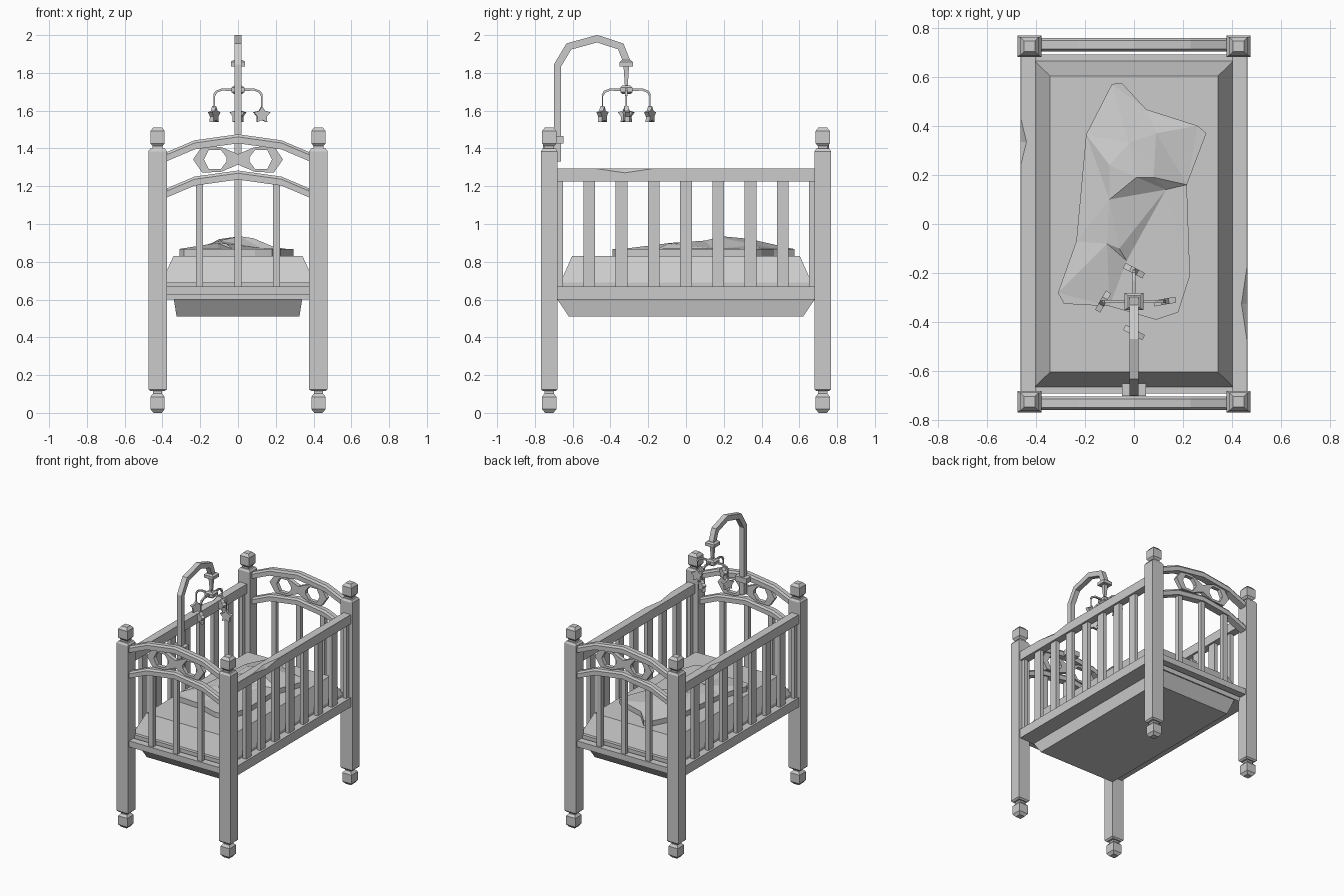
import bpy, bmesh
from math import sin, cos, pi, radians
from mathutils import Vector
from mathutils.geometry import delaunay_2d_cdt

cube = bpy.data.objects.get("Cube")
if cube:
    bpy.data.objects.remove(cube, do_unlink=True)

grey = bpy.data.materials.new("plain grey")
grey.use_nodes = True
tone = (0.6, 0.6, 0.6, 1)
grey.diffuse_color = tone
grey.node_tree.nodes["Principled BSDF"].inputs["Base Color"].default_value = tone


def mesh(name, verts, faces):
    bm = bmesh.new()
    vs = [bm.verts.new(v) for v in verts]
    for f in faces:
        bm.faces.new([vs[i] for i in f])
    bmesh.ops.recalc_face_normals(bm, faces=bm.faces)
    me = bpy.data.meshes.new(name)
    bm.to_mesh(me)
    bm.free()
    me.materials.append(grey)
    ob = bpy.data.objects.new(name, me)
    bpy.context.collection.objects.link(ob)
    return ob


def loft(name, rings):
    """Skin a list of equal-length rings and cap both ends."""
    n = len(rings[0])
    faces = [(r * n + i, r * n + (i + 1) % n, (r + 1) * n + (i + 1) % n, (r + 1) * n + i)
             for r in range(len(rings) - 1) for i in range(n)]
    faces += [tuple(range(n)), tuple(range((len(rings) - 1) * n, len(rings) * n))]
    return mesh(name, [v for ring in rings for v in ring], faces)


def rect(cx, cy, z, hx, hy):
    return [(cx + a * hx, cy + b * hy, z) for a, b in ((-1, -1), (1, -1), (1, 1), (-1, 1))]


def stack(name, cx, cy, profile):
    """Rectangular section tower; profile rows are z, half x, half y."""
    return loft(name, [rect(cx, cy, z, hx, hy) for z, hx, hy in profile])


def box(name, cx, cy, z0, z1, hx, hy):
    return stack(name, cx, cy, [(z0, hx, hy), (z1, hx, hy)])


def rod(name, path, half):
    """Square tube along a path lying in a vertical plane."""
    pts = [Vector(p) for p in path]
    span = pts[-1] - pts[0]
    side = Vector((span.x, span.y, 0)).normalized().cross(Vector((0, 0, 1)))
    rings = []
    for i, p in enumerate(pts):
        a = (p - pts[i - 1]).normalized() if i else None
        b = (pts[i + 1] - p).normalized() if i < len(pts) - 1 else None
        a, b = a or b, b or a
        t = (a + b).normalized()
        u = side.cross(t) * half / t.dot(a)
        w = side * half
        rings.append([p + u + w, p + u - w, p - u - w, p - u + w])
    return loft(name, rings)


# Corner posts with turned feet and finials
knob = [(0, .022), (.02, .038), (.085, .038), (.105, .022)]
for sx in (-1, 1):
    for sy in (-1, 1):
        x, y = sx * .426, sy * .724
        stack("post", x, y, [(.115, .038, .034), (.125, .049, .043),
                             (1.385, .049, .043), (1.4, .038, .034)])
        for name, base in (("foot", 0), ("finial", 1.407)):
            stack(name, x, y, [(base + z, h, h) for z, h in knob])
        box("foot_neck", x, y, .1, .12, .024, .024)
        box("finial_neck", x, y, 1.39, 1.415, .026, .026)

# Side rails and slats; the top rail has one worn notch on its outer edge
for s in (-1, 1):
    a, b = (-.48, -.17) if s > 0 else (.24, .43)
    rings = []
    for y, c in ((-.69, .001), (a, .001), ((a + b) / 2, .024), (b, .001), (.69, .001)):
        rings.append([(s * x, y, z) for x, z in ((.402, 1.225), (.462, 1.225), (.462, 1.295 - c),
                                                 (.462 - c, 1.295), (.402, 1.295))])
    loft("side_top_rail", rings)
    box("side_bottom_rail", s * .432, 0, .6, .67, .03, .69)
    for i in range(-4, 5):
        box("side_slat", s * .432, i * .1705, .66, 1.23, .015, .031)

# End panels: arched rails, slats, bottom bar and open twin-ring ornament
arch = [(-.39, -.1), (-.23, -.032), (0, 0), (.23, -.032), (.39, -.1)]
outer = [(.238, 0), (.19, .07), (.09, .066), (0, .028), (0, -.028), (.09, -.066), (.19, -.07)]
hole = [(.18, 0), (.155, .05), (.09, .05), (.06, .01), (.06, -.01), (.09, -.05), (.155, -.05)]


def arch_rail(name, y, top, h):
    section = [(-.027, -h), (.027, -h), (.027, -.014), (.017, 0), (-.017, 0), (-.027, -.014)]
    loft(name, [[(x, y + dy, top + dz + d) for dy, dz in section] for x, d in arch])


for s in (-1, 1):
    y = s * .73
    arch_rail("upper_arch", y, 1.475, .048)
    arch_rail("lower_arch", y, 1.283, .048)
    box("end_bottom_bar", 0, y, .625, .67, .39, .027)
    for i in (-1, 0, 1):
        box("end_slat", i * .203, y, .66, 1.25 - abs(i) * .025, .019, .016)
    for side in (-1, 1):
        n = len(outer)
        verts = [(side * x, y + d, 1.342 + z) for d in (-.015, .015)
                 for ring in (outer, hole) for x, z in ring]
        faces = []
        for i in range(n):
            j = (i + 1) % n
            for p, q in ((0, n), (2 * n, 3 * n), (0, 2 * n), (n, 3 * n)):
                faces.append((p + i, p + j, q + j, q + i))
        mesh("ornament_ring", verts, faces)

# Bed base, tapered tray and mattress
box("bed_base", 0, 0, .6, .69, .405, .69)
stack("under_tray", 0, 0, [(.51, .325, .62), (.602, .34, .682)])
stack("mattress", 0, 0, [(.69, .405, .665), (.83, .342, .603)])

# Crumpled blanket
rim = [(-.09, .57), (-.05, .575), (.05, .467), (.26, .4), (.295, .37), (.215, .16), (.228, -.21),
       (.18, -.36), (.09, -.39), (-.1, -.335), (-.285, -.325), (-.31, -.28), (-.235, -.07), (-.195, .365)]
folds = [(.01, .19, .935), (.08, .19, .925), (-.1, .24, .92), (-.02, .33, .922), (.09, .37, .89),
         (-.1, .1, .912), (-.11, -.08, .9), (-.06, -.1, .895), (.13, .14, .872), (-.03, -.15, .868)]
flat = [Vector(p) for p in rim] + [Vector(p[:2]) for p in folds]
n = len(rim)
pts, _, tris, origin, _, _ = delaunay_2d_cdt(flat, [(i, (i + 1) % n) for i in range(n)], [], 1, 1e-5)
index = {o: k for k, group in enumerate(origin) for o in group}
height = [.868] * n + [p[2] for p in folds]
verts = [(p.x, p.y, height[origin[k][0]]) for k, p in enumerate(pts)]
faces = [tuple(t) for t in tris]
base = len(verts)
verts += [(x, y, .825) for x, y in rim]
for i in range(n):
    j = (i + 1) % n
    faces.append((index[i], index[j], base + j, base + i))
mesh("blanket", verts, faces)

# Mobile: clamp, bent arm, hub and hanging stars
hub = -.316
box("mobile_clamp", 0, -.675, 1.425, 1.465, .048, .026)
rod("mobile_arm", [(0, y, z) for y, z in ((-.68, 1.33), (-.68, 1.84), (-.62, 1.94), (-.47, 1.981),
                                          (-.345, 1.94), (-.314, 1.86))], .019)
stack("mobile_cap", 0, hub, [(1.835, .038, .035), (1.858, .038, .035), (1.868, .025, .025)])
stack("mobile_stem", 0, hub, [(1.72, .007, .007), (1.84, .015, .015)])
stack("mobile_hub", 0, hub, [(1.688, .022, .022), (1.698, .034, .032),
                             (1.722, .034, .032), (1.732, .022, .022)])
for dx, dy, turn in ((1, 0, 10), (-1, 0, 60), (0, 1, -28), (0, -1, -28)):
    rod("mobile_branch", [(dx * r, hub + dy * r, z) for r, z in
                          ((.02, 1.71), (.085, 1.712), (.115, 1.7), (.126, 1.68))], .006)
    x, y = dx * .126, hub + dy * .126
    box("star_string", x, y, 1.6, 1.69, .003, .003)
    c, s = cos(radians(turn)), sin(radians(turn))
    rings = []
    for d in (-.012, .012):
        ring = []
        for k in range(10):
            r = .027 if k % 2 else .047
            u, v = r * sin(k * pi / 5), r * cos(k * pi / 5)
            ring.append((x + u * c - d * s, y + u * s + d * c, 1.577 + v))
        rings.append(ring)
    loft("star", rings)
